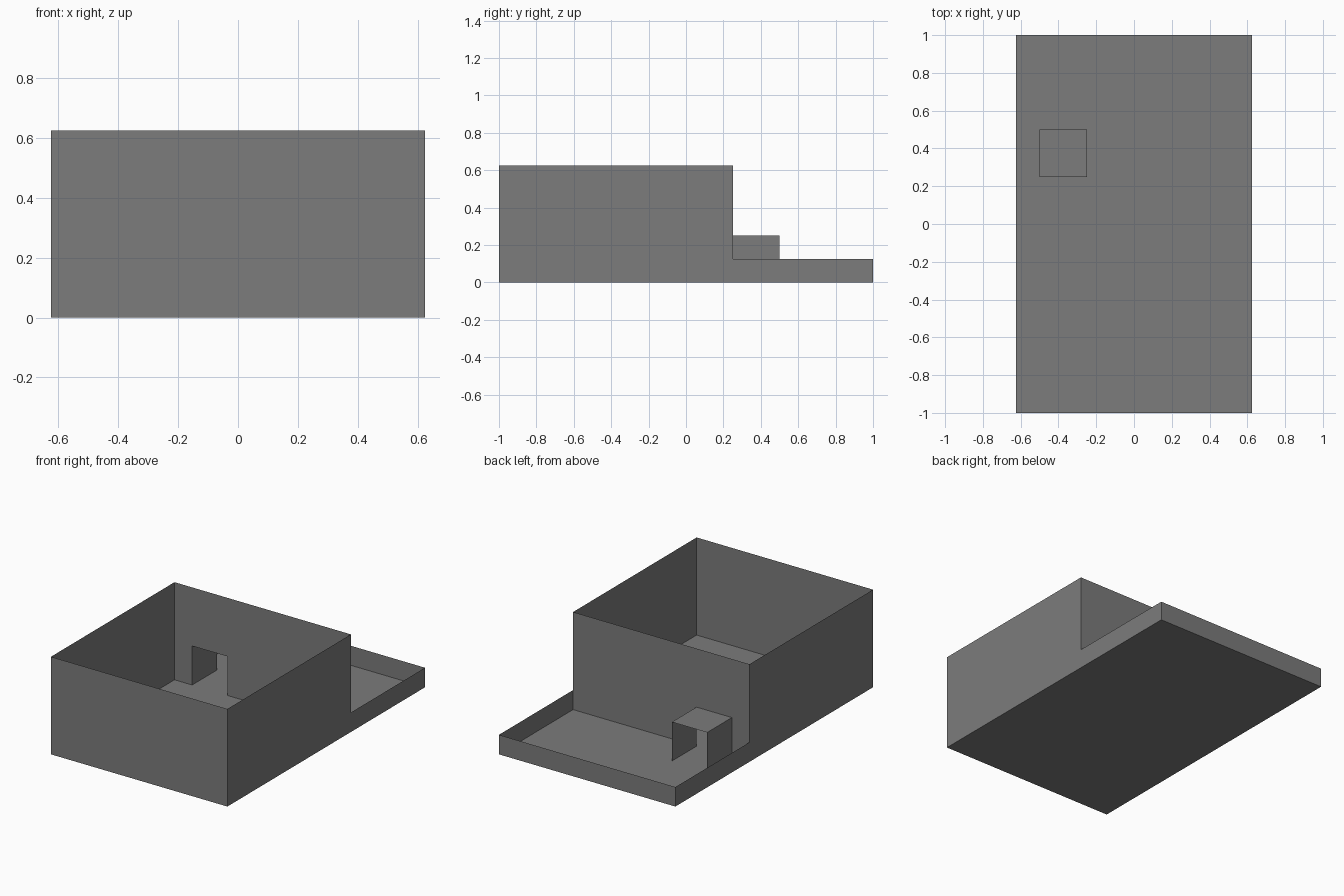
import bpy
import bmesh

if "Cube" in bpy.data.objects:
    bpy.data.objects.remove(bpy.data.objects["Cube"])

HALF_W = 0.625          # half width of the whole enclosure
FRONT, MID, BACK = -1.0, 0.25, 1.0
HIGH, LOW = 0.625, 0.125
DOOR_L, DOOR_R, DOOR_H = -0.5, -0.25, 0.25
TUNNEL_END = 0.5

grey = bpy.data.materials.new("mid grey")
grey.diffuse_color = (0.2, 0.2, 0.2, 1)
grey.use_nodes = True
grey.node_tree.nodes["Principled BSDF"].inputs["Base Color"].default_value = grey.diffuse_color


def finish(name, bm):
    mesh = bpy.data.meshes.new(name)
    bm.to_mesh(mesh)
    bm.free()
    mesh.materials.append(grey)
    obj = bpy.data.objects.new(name, mesh)
    bpy.context.collection.objects.link(obj)
    return obj


def panel(name, outline):
    """One flat thin sheet from its outline."""
    bm = bmesh.new()
    bm.faces.new([bm.verts.new(p) for p in outline])
    return finish(name, bm)


def sweep(name, path, offset):
    """Thin sheet made by sweeping an open path along an offset."""
    bm = bmesh.new()
    start = [bm.verts.new(p) for p in path]
    end = [bm.verts.new([a + b for a, b in zip(p, offset)]) for p in path]
    for i in range(len(path) - 1):
        bm.faces.new((start[i], start[i + 1], end[i + 1], end[i]))
    return finish(name, bm)


# Shared floor
panel("floor", [(-HALF_W, FRONT, 0), (HALF_W, FRONT, 0),
                (HALF_W, BACK, 0), (-HALF_W, BACK, 0)])

# Tall open box: left, front and right walls
sweep("tall_walls", [(-HALF_W, MID, 0), (-HALF_W, FRONT, 0),
                     (HALF_W, FRONT, 0), (HALF_W, MID, 0)], (0, 0, HIGH))

# Dividing wall with the doorway cut out of its lower edge
door_profile = [(HALF_W, 0), (DOOR_R, 0), (DOOR_R, DOOR_H), (DOOR_L, DOOR_H),
                (DOOR_L, 0), (-HALF_W, 0), (-HALF_W, HIGH), (HALF_W, HIGH)]
panel("dividing_wall", [(x, MID, z) for x, z in door_profile])

# Low rim around the open tray
sweep("tray_rim", [(HALF_W, MID, 0), (HALF_W, BACK, 0),
                   (-HALF_W, BACK, 0), (-HALF_W, MID, 0)], (0, 0, LOW))

# Short open-ended tunnel leading out of the doorway
sweep("doorway_tunnel", [(DOOR_L, MID, 0), (DOOR_L, MID, DOOR_H),
                         (DOOR_R, MID, DOOR_H), (DOOR_R, MID, 0)],
      (0, TUNNEL_END - MID, 0))
